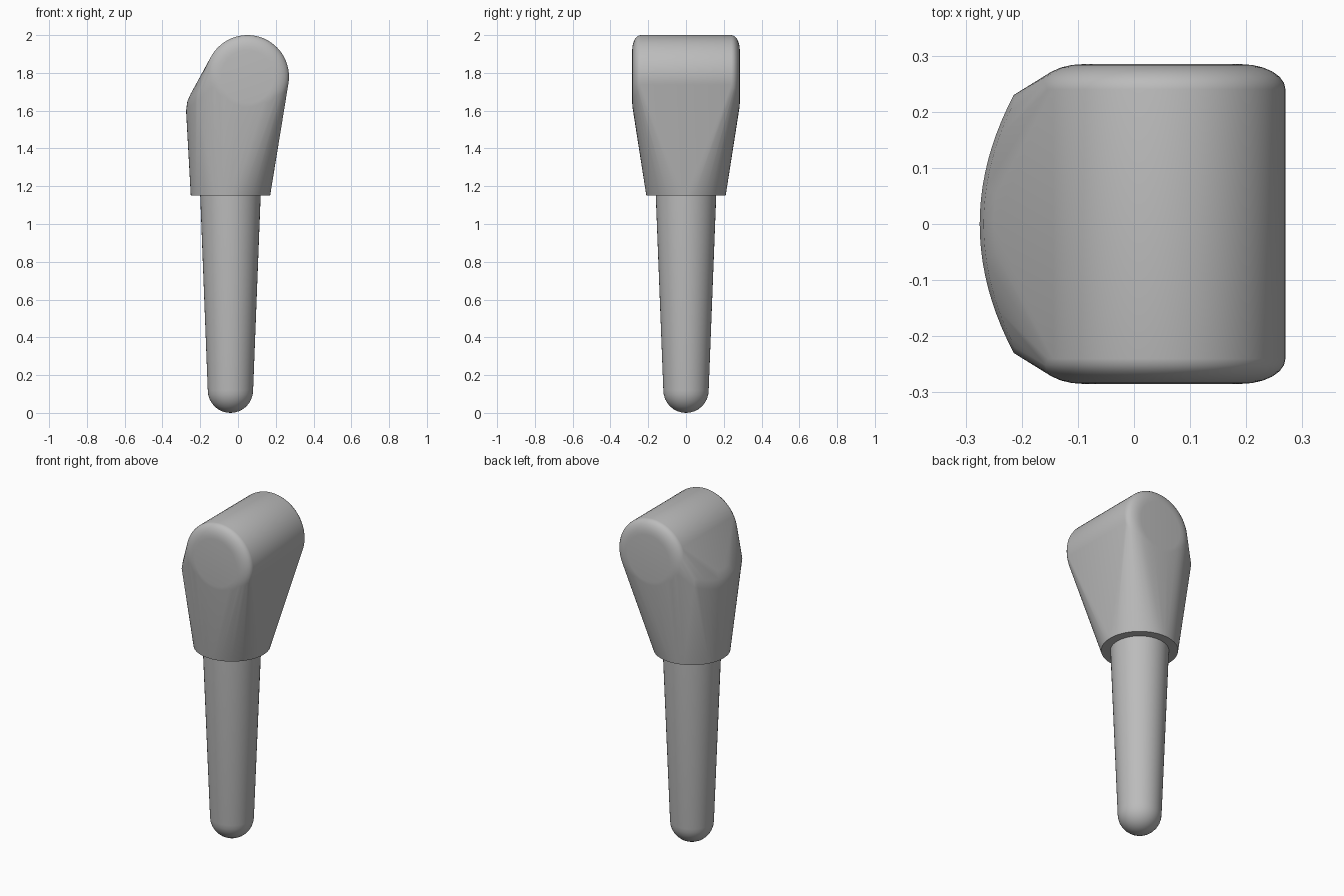
import bpy
import bmesh
from math import sin, cos, pi, radians

cube = bpy.data.objects.get("Cube")
if cube:
    bpy.data.objects.remove(cube, do_unlink=True)

grey = bpy.data.materials.new("mid grey")
grey.use_nodes = True
grey.diffuse_color = (0.5, 0.5, 0.5, 1)
grey.node_tree.nodes["Principled BSDF"].inputs["Base Color"].default_value = (0.5, 0.5, 0.5, 1)

AXIS_X = -0.04      # vertical axis of the peg
NECK_Z = 1.15       # underside of the head


def finish(bm, name):
    bmesh.ops.recalc_face_normals(bm, faces=bm.faces)
    mesh = bpy.data.meshes.new(name)
    bm.to_mesh(mesh)
    bm.free()
    obj = bpy.data.objects.new(name, mesh)
    mesh.materials.append(grey)
    bpy.context.collection.objects.link(obj)
    bpy.ops.object.select_all(action='DESELECT')
    obj.select_set(True)
    bpy.context.view_layer.objects.active = obj
    bpy.ops.object.shade_smooth_by_angle(angle=radians(35))
    return obj


# Peg: tapered shaft with a round tip, spun about its axis
tip = 0.12
profile = [(tip * sin(i * pi / 16), tip - tip * cos(i * pi / 16)) for i in range(9)]
profile += [(0.16, NECK_Z), (0.16, NECK_Z + 0.05), (0, NECK_Z + 0.05)]
bm = bmesh.new()
verts = [bm.verts.new((AXIS_X + r, 0, z)) for r, z in profile]
edges = [bm.edges.new(pair) for pair in zip(verts, verts[1:])]
bmesh.ops.spin(bm, geom=verts + edges, cent=(AXIS_X, 0, 0), axis=(0, 0, 1),
               angle=2 * pi, steps=48)
bmesh.ops.remove_doubles(bm, verts=bm.verts, dist=0.0005)
finish(bm, "peg")

# Head: skin stretched over a neck ring, a cross barrel and a side bulge
bm = bmesh.new()
for i in range(64):
    a = 2 * pi * i / 64
    bm.verts.new((AXIS_X + 0.21 * cos(a), 0.21 * sin(a), NECK_Z))
    # Barrel ends are flat discs with a soft rounded rim
    for side in (-1, 1):
        for k in range(7):
            t = k * pi / 12
            r = 0.14 + 0.08 * cos(t)
            y = side * (0.24 + 0.045 * sin(t))
            bm.verts.new((0.05 + r * cos(a), y, 1.78 + r * sin(a)))

# Bulge: bowed rows that draw in and shorten towards the sloping top
for z, front_x, half in ((1.60, -0.275, 0.23), (1.65, -0.268, 0.22),
                         (1.69, -0.25, 0.17)):
    for i in range(-10, 11):
        y = half * i / 10
        bow = 1.15 * y * y
        bm.verts.new((front_x + bow, y, z + 0.9 * bow))
hull = bmesh.ops.convex_hull(bm, input=bm.verts)
loose = {g for g in hull["geom_interior"] + hull["geom_unused"]
         if isinstance(g, bmesh.types.BMVert)}
bmesh.ops.delete(bm, geom=list(loose), context='VERTS')
bmesh.ops.dissolve_limit(bm, angle_limit=radians(0.5), verts=bm.verts, edges=bm.edges)
finish(bm, "head")
